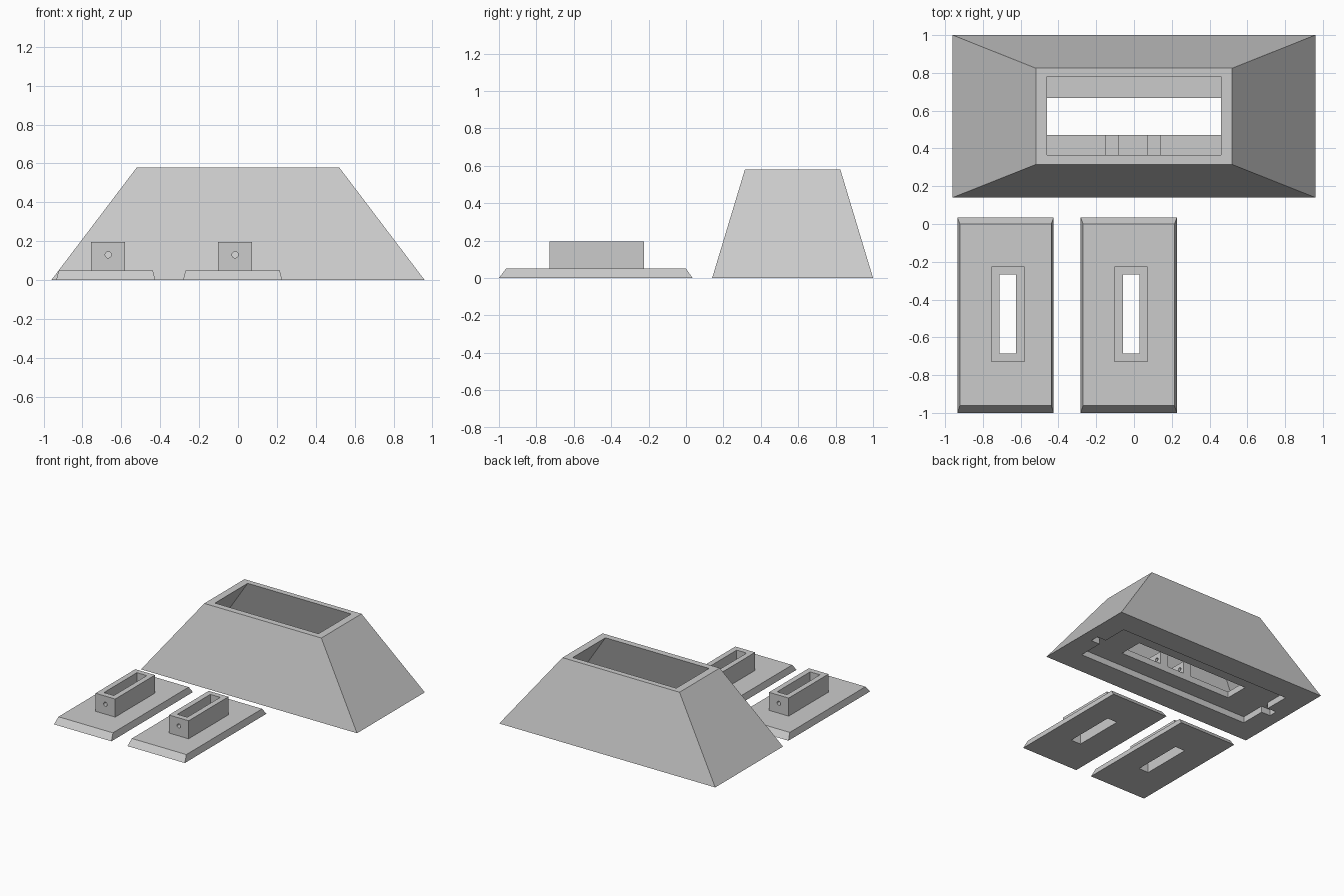
import bpy
import bmesh
from mathutils import Matrix

if "Cube" in bpy.data.objects:
    bpy.data.objects.remove(bpy.data.objects["Cube"])

grey = bpy.data.materials.new("plain grey")
grey.diffuse_color = (0.6, 0.6, 0.6, 1)
grey.use_nodes = True
grey.node_tree.nodes["Principled BSDF"].inputs["Base Color"].default_value = grey.diffuse_color


def add_object(name, bm):
    bmesh.ops.recalc_face_normals(bm, faces=bm.faces)
    mesh = bpy.data.meshes.new(name)
    bm.to_mesh(mesh)
    bm.free()
    mesh.materials.append(grey)
    ob = bpy.data.objects.new(name, mesh)
    bpy.context.collection.objects.link(ob)
    return ob


def frustum(name, low, high):
    """Solid between two rectangles, each (x0, x1, y0, y1, z)."""
    bm = bmesh.new()
    rings = [[bm.verts.new(p) for p in ((x0, y0, z), (x1, y0, z), (x1, y1, z), (x0, y1, z))]
             for x0, x1, y0, y1, z in (low, high)]
    for ring in rings:
        bm.faces.new(ring)
    for i in range(4):
        j = (i + 1) % 4
        bm.faces.new((rings[0][i], rings[0][j], rings[1][j], rings[1][i]))
    return add_object(name, bm)


def box(name, x0, x1, y0, y1, z0, z1):
    return frustum(name, (x0, x1, y0, y1, z0), (x0, x1, y0, y1, z1))


def rod(name, centre, axis, radius, length):
    bm = bmesh.new()
    turn = {"X": Matrix.Rotation(1.570796, 4, "Y"),
            "Y": Matrix.Rotation(1.570796, 4, "X"),
            "Z": Matrix.Identity(4)}[axis]
    bmesh.ops.create_cone(bm, cap_ends=True, segments=24, radius1=radius, radius2=radius,
                          depth=length, matrix=Matrix.Translation(centre) @ turn)
    return add_object(name, bm)


def boolean(target, tool, operation="DIFFERENCE"):
    mod = target.modifiers.new("cut", "BOOLEAN")
    mod.operation = operation
    mod.solver = "EXACT"
    mod.object = tool
    bpy.context.view_layer.objects.active = target
    bpy.ops.object.modifier_apply(modifier=mod.name)
    bpy.data.objects.remove(tool)


# Hopper: sloped shell, open at the top
hopper = frustum("hopper", (-0.96, 0.96, 0.14, 1.0, 0), (-0.52, 0.52, 0.315, 0.825, 0.58))


def cavity_rect(z):
    t = (0.58 - z) / 0.58
    x = 0.46 + 0.44 * t
    return (-x, x, 0.365 - 0.175 * t, 0.78 + 0.175 * t, z)


boolean(hopper, frustum("cavity_cutter", cavity_rect(0.1), cavity_rect(0.6)))

# Recess in the underside with a notch and screw hole at each end
boolean(hopper, box("recess_cutter", -0.78, 0.78, 0.33, 0.81, -0.05, 0.05))
for s in (-1, 1):
    xa, xb = sorted((s * 0.76, s * 0.86))
    boolean(hopper, box("notch_cutter", xa, xb, 0.535, 0.605, -0.05, 0.05))
    boolean(hopper, rod("screw_cutter", (s * 0.82, 0.57, 0.05), "Z", 0.013, 0.06))

# Outlet slot through the floor
boolean(hopper, box("slot_cutter", -0.51, 0.51, 0.472, 0.667, 0.0, 0.15))

# Pivot brackets on the floor beside the slot
for i, x in enumerate((-0.115, 0.107)):
    bracket = frustum(f"bracket_{i + 1}", (x - 0.036, x + 0.036, 0.215, 0.472, 0.1),
                      (x - 0.036, x + 0.036, 0.245, 0.472, 0.2))
    boolean(bracket, rod("pivot_cutter", (x, 0.43, 0.15), "X", 0.015, 0.2))

# Two flanged spouts: bevelled plate, rectangular tube, cross pin hole
for i, x in enumerate((-0.68, -0.0275)):
    c = x + 0.0125  # tube centre
    spout = frustum(f"spout_{i + 1}", (x - 0.255, x + 0.255, -1.0, 0.035, 0),
                    (x - 0.242, x + 0.242, -0.962, 0.0, 0.05))
    boolean(spout, box("tube", c - 0.0875, c + 0.0875, -0.73, -0.225, 0.02, 0.195), "UNION")
    boolean(spout, box("bore_cutter", c - 0.044, c + 0.044, -0.685, -0.267, -0.1, 0.3))
    boolean(spout, rod("pin_cutter", (c, -0.4775, 0.13), "Y", 0.016, 0.6))
